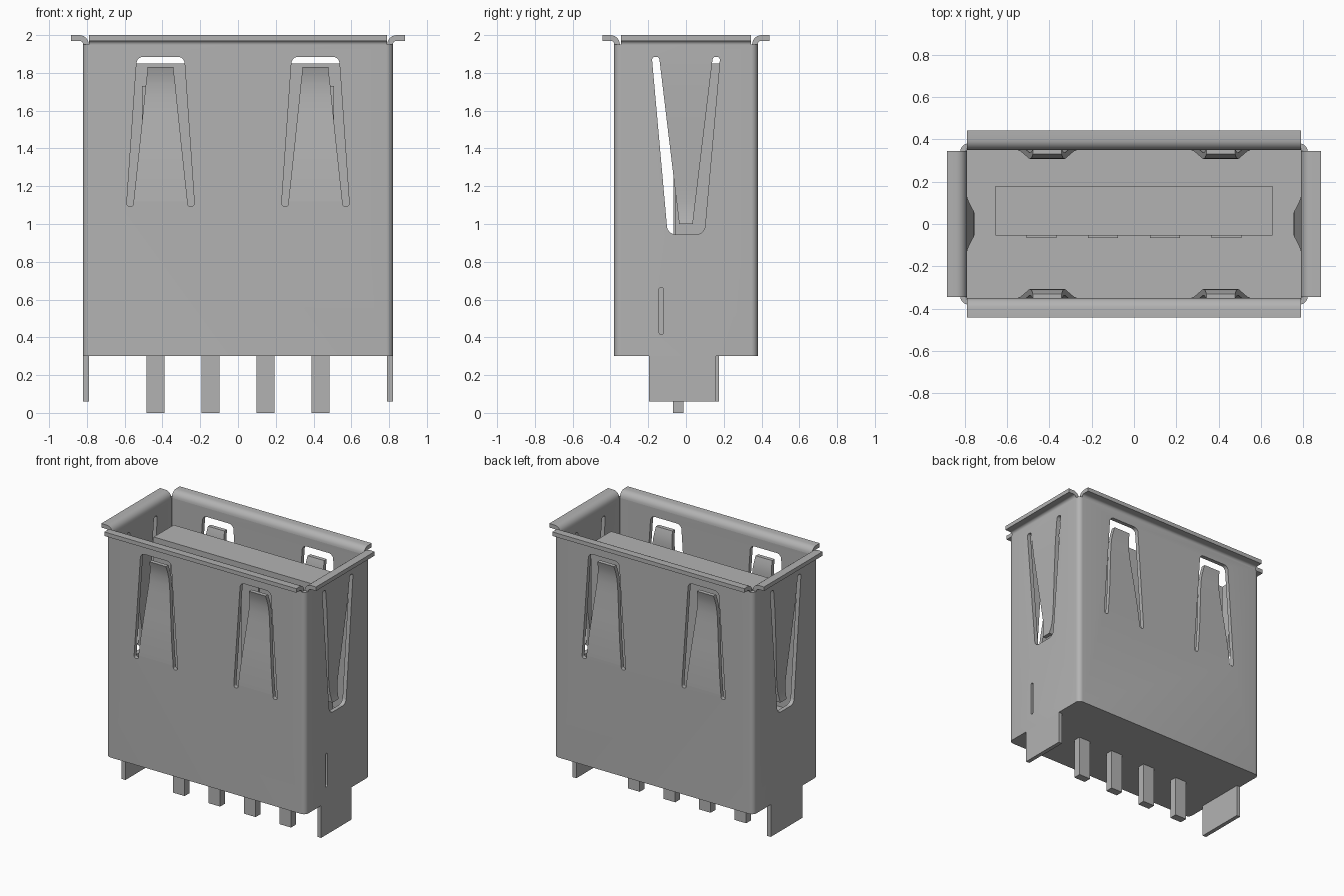
import bpy, bmesh, math
from mathutils import Vector

if "Cube" in bpy.data.objects:
    bpy.data.objects.remove(bpy.data.objects["Cube"])

metal = bpy.data.materials.new("light_grey")
metal.diffuse_color = (0.45, 0.45, 0.45, 1)
metal.use_nodes = True
metal.node_tree.nodes["Principled BSDF"].inputs["Base Color"].default_value = metal.diffuse_color

HX, HY, T = 0.82, 0.38, 0.03          # shell half sizes and sheet thickness
Z0, Z1 = 0.30, 1.95                   # shell bottom and start of the flare


def finish(name, bm, smooth=False):
    bmesh.ops.recalc_face_normals(bm, faces=bm.faces)
    me = bpy.data.meshes.new(name)
    bm.to_mesh(me)
    bm.free()
    ob = bpy.data.objects.new(name, me)
    bpy.context.collection.objects.link(ob)
    me.materials.append(metal)
    if smooth:
        smooth_by_angle(ob)
    return ob


def smooth_by_angle(ob):
    bpy.ops.object.select_all(action='DESELECT')
    bpy.context.view_layer.objects.active = ob
    ob.select_set(True)
    bpy.ops.object.shade_smooth_by_angle(angle=math.radians(30))


def box(name, x0, x1, y0, y1, z0, z1):
    return prism(name, [(x0, y0), (x1, y0), (x1, y1), (x0, y1)],
                 lambda u, v, w: (u, v, w), z0, z1)


def prism(name, outline, place, w0, w1, smooth=False):
    """Extrude a 2D outline from w0 to w1; place maps (u, v, w) to xyz."""
    bm = bmesh.new()
    a = [bm.verts.new(place(u, v, w0)) for u, v in outline]
    b = [bm.verts.new(place(u, v, w1)) for u, v in outline]
    bm.faces.new(a)
    bm.faces.new(b)
    for i in range(len(a)):
        j = (i + 1) % len(a)
        bm.faces.new((a[i], a[j], b[j], b[i]))
    return finish(name, bm, smooth)


def rounded(points, steps=5):
    """Round polygon corners given as (u, v, radius)."""
    out = []
    for i, (u, v, r) in enumerate(points):
        p = Vector((u, v))
        if r == 0:
            out.append((u, v))
            continue
        a = (Vector(points[i - 1][:2]) - p).normalized()
        b = (Vector(points[(i + 1) % len(points)][:2]) - p).normalized()
        half = a.angle(b) / 2
        c = p + (a + b).normalized() * r / math.sin(half)
        s = p + a * r / math.tan(half) - c
        e = p + b * r / math.tan(half) - c
        for k in range(steps + 1):
            d = s.lerp(e, k / steps).normalized() * r
            out.append(tuple(c + d))
    return out


def mirrored(half):
    """Complete a half outline across u = 0."""
    return half + [(-u, v, r) for u, v, r in reversed(half)]


# Shell: hollow rounded tube
bm = bmesh.new()
rings = []
for hx, hy, r in ((HX, HY, 0.035), (HX - T, HY - T, 0.005)):
    loop = rounded([(hx, hy, r), (-hx, hy, r), (-hx, -hy, r), (hx, -hy, r)])
    rings.append([[bm.verts.new((x, y, z)) for x, y in loop] for z in (Z0, Z1)])
n = len(rings[0][0])
for i in range(n):
    j = (i + 1) % n
    (ob, ot), (ib, it) = rings
    for p, q in ((ob, ot), (ot, it), (it, ib), (ib, ob)):
        bm.faces.new((p[i], p[j], q[j], q[i]))
shell = finish("shell", bm)

# Spring windows cut through the shell
front_window = rounded(mirrored([
    (0.125, 1.885, 0.035), (0.18, 1.093, 0.016),
    (0.143, 1.093, 0.016), (0.143, 1.12, 0)]))
side_window = rounded(mirrored([
    (0.097, 0.945, 0.045), (0.181, 1.885, 0.016),
    (0.143, 1.885, 0.016), (0.138, 1.85, 0)]))
cutters = [prism("window_cutter", front_window,
                 lambda u, v, w, c=c: (c + u, w, v), -0.6, 0.6) for c in (-0.41, 0.41)]
cutters.append(prism("window_cutter", side_window, lambda u, v, w: (w, u, v), -1, 1))
slit = rounded([(-0.142, 0.415, 0.01), (-0.12, 0.415, 0.01),
                (-0.12, 0.665, 0.01), (-0.142, 0.665, 0.01)])
cutters.append(prism("slit_cutter", slit, lambda u, v, w: (w, u, v), 0.7, 1))
bpy.context.view_layer.objects.active = shell
for cutter in cutters:
    cutter.hide_render = True
    mod = shell.modifiers.new("cut", 'BOOLEAN')
    mod.object, mod.operation, mod.solver = cutter, 'DIFFERENCE', 'EXACT'
    bpy.ops.object.modifier_apply(modifier=mod.name)
    bpy.data.objects.remove(cutter)
smooth_by_angle(shell)

# Flared lips along the four top edges
arc = [math.pi - k * math.pi / 2 / 6 for k in range(7)]
lip = [(0.02 + 0.05 * math.cos(a), Z1 + 0.05 * math.sin(a)) for a in arc]
lip += [(0.063, 2.0), (0.063, 1.97)]
lip += [(0.02 + 0.02 * math.cos(a), Z1 + 0.02 * math.sin(a)) for a in reversed(arc)]
for s, fb, lr in ((-1, "front", "left"), (1, "back", "right")):
    prism(fb + "_lip", lip, lambda u, v, w: (w, s * (HY + u), v), -0.79, 0.79, True)
    prism(lr + "_lip", lip, lambda u, v, w: (s * (HX + u), w, v), -0.345, 0.345, True)


# Spring tongues bent into the shell
def spring(name, rows, place):
    bm = bmesh.new()
    secs = [[bm.verts.new(place(u, d, z)) for u, d in
             ((-h, d0), (h, d0), (h, d0 + T), (-h, d0 + T))] for z, h, d0 in rows]
    for a, b in zip(secs, secs[1:]):
        for i in range(4):
            j = (i + 1) % 4
            bm.faces.new((a[i], a[j], b[j], b[i]))
    bm.faces.new(secs[0])
    bm.faces.new(secs[-1])
    finish(name, bm, True)


front_rows = [(1.12, 0.143, 0), (1.25, 0.129, 0.005), (1.4, 0.113, 0.017),
              (1.6, 0.092, 0.036), (1.68, 0.084, 0.042), (1.74, 0.078, 0.041),
              (1.79, 0.072, 0.033), (1.83, 0.068, 0.02)]
side_rows = [(1.85, 0.138, 0), (1.7, 0.12, 0.003), (1.45, 0.09, 0.017),
             (1.2, 0.06, 0.033), (1.12, 0.05, 0.036), (1.06, 0.043, 0.032),
             (1.0, 0.036, 0.018)]
for s, fb, lr in ((-1, "front", "left"), (1, "back", "right")):
    for c in (-0.41, 0.41):
        spring(fb + "_spring", front_rows, lambda u, d, z: (c + u, s * (HY - d), z))
    spring(lr + "_spring", side_rows, lambda u, d, z: (s * (HX - d), u, z))

# Insulator base and centre tongue
box("insulator_base", -HX + T, HX - T, -HY + T, HY - T, Z0, 0.75)
box("centre_tongue", -0.655, 0.655, -0.055, 0.18, 0.74, 1.85)

# Contacts on the tongue and solder pins below
for i in range(4):
    c = -0.4375 + 0.2917 * i
    box("contact", c - 0.071, c + 0.071, -0.066, -0.054, 0.74, 1.73)
    box("solder_pin", c - 0.048, c + 0.048, -0.07, -0.013, 0, Z0 + 0.02)

# Mounting legs
box("right_leg", HX - T, HX, -0.195, 0.16, 0.06, Z0)
box("left_leg", -HX, -HX + T, -0.195, 0.175, 0.06, Z0)
